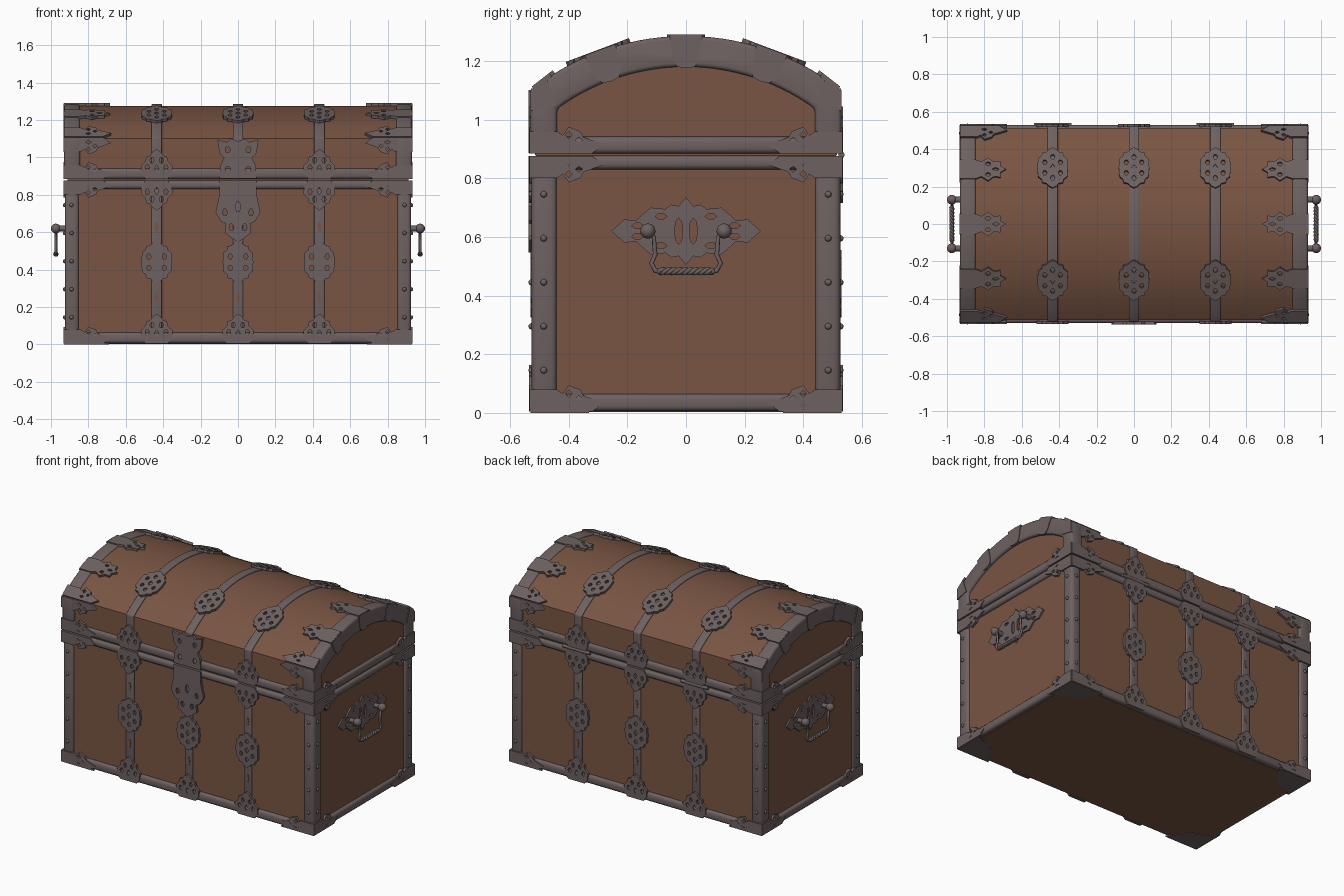
import bpy, bmesh, math
from mathutils import Matrix, Vector

if "Cube" in bpy.data.objects:
    bpy.data.objects.remove(bpy.data.objects["Cube"])


def material(name, rgb):
    m = bpy.data.materials.new(name)
    m.use_nodes = True
    m.diffuse_color = (*rgb, 1)
    m.node_tree.nodes["Principled BSDF"].inputs["Base Color"].default_value = (*rgb, 1)
    return m


WOOD = material("brown_wood", (0.19, 0.09, 0.055))
IRON = material("dull_iron", (0.155, 0.12, 0.12))
W, D, SPLIT = 0.93, 0.53, 0.88          # half width, half depth, lid joint
ARC_Z, ARC_R = 0.433, 0.852             # lid arch centre and radius
BANDS = (-0.435, 0, 0.435)
SIDES = (-1, 1)


def link(name, mesh, matrix=None):
    ob = bpy.data.objects.new(name, mesh)
    bpy.context.collection.objects.link(ob)
    if matrix:
        ob.matrix_world = matrix
    return ob


def finish(bm, name, mat):
    mesh = bpy.data.meshes.new(name)
    bmesh.ops.recalc_face_normals(bm, faces=bm.faces)
    bm.to_mesh(mesh)
    bm.free()
    mesh.materials.append(mat)
    mesh.shade_smooth()
    mesh.set_sharp_from_angle(angle=math.radians(35))
    return mesh


def prism(name, pts, x0, x1, mat, bevel=0.0):
    """Extrude a (y, z) outline along x, rounding its sharp edges."""
    bm = bmesh.new()
    face = bm.faces.new([bm.verts.new((x0, y, z)) for y, z in pts])
    new = bmesh.ops.extrude_face_region(bm, geom=[face])["geom"]
    bmesh.ops.translate(bm, vec=(x1 - x0, 0, 0),
                        verts=[v for v in new if isinstance(v, bmesh.types.BMVert)])
    bmesh.ops.recalc_face_normals(bm, faces=bm.faces)
    if bevel:
        sharp = [e for e in bm.edges if e.calc_face_angle(0) > 0.5]
        bmesh.ops.bevel(bm, geom=sharp, offset=bevel, segments=3, profile=0.5, affect='EDGES')
    return link(name, finish(bm, name, mat))


def block(name, x, y, z, mat, bevel=0.0):
    rect = [(y[0], z[0]), (y[1], z[0]), (y[1], z[1]), (y[0], z[1])]
    return prism(name, rect, x[0], x[1], mat, bevel)


def arch(h, r, z0, steps=28):
    a = math.asin(h / r)
    turn = [a * (2 * i / steps - 1) for i in range(steps + 1)]
    return [(-h, z0)] + [(r * math.sin(t), ARC_Z + r * math.cos(t)) for t in turn] + [(h, z0)]


def mirror(right):
    """Complete an outline given from top to bottom on its right half."""
    return right + [(-x, y) for x, y in reversed(right[1:-1])]


def mirror_both(quarter):
    return mirror(quarter + [(x, -y) for x, y in reversed(quarter[:-1])])


def oval(cx, cy, rx, ry, n=8):
    return [(cx + rx * math.cos(math.tau * i / n), cy + ry * math.sin(math.tau * i / n))
            for i in range(n)]


def plate(name, outline, holes=(), half=0.008, mat=IRON):
    """Flat pierced plate: inner loops of a filled curve become holes."""
    cu = bpy.data.curves.new(name, 'CURVE')
    cu.dimensions, cu.fill_mode, cu.extrude = '2D', 'BOTH', half
    for loop in [outline, *holes]:
        sp = cu.splines.new('POLY')
        sp.points.add(len(loop) - 1)
        sp.use_cyclic_u = True
        for p, (x, y) in zip(sp.points, loop):
            p.co = (x, y, 0, 1)
    tmp = link(name, cu)
    mesh = bpy.data.meshes.new_from_object(
        tmp.evaluated_get(bpy.context.evaluated_depsgraph_get()))
    bpy.data.objects.remove(tmp)
    bpy.data.curves.remove(cu)
    mesh.materials.clear()
    mesh.materials.append(mat)
    mesh.shade_flat()
    return mesh


def place(name, mesh, origin, u, v):
    u, v = Vector(u), Vector(v)
    m = Matrix((u, v, u.cross(v))).transposed().to_4x4()
    m.translation = origin
    return link(name, mesh, m)


def tube(name, pts, radius):
    cu = bpy.data.curves.new(name, 'CURVE')
    cu.dimensions, cu.bevel_depth, cu.bevel_resolution = '3D', radius, 2
    cu.use_fill_caps = True
    sp = cu.splines.new('POLY')
    sp.points.add(len(pts) - 1)
    for p, co in zip(sp.points, pts):
        p.co = (*co, 1)
    cu.materials.append(IRON)
    tmp = link(name, cu)
    mesh = bpy.data.meshes.new_from_object(
        tmp.evaluated_get(bpy.context.evaluated_depsgraph_get()))
    bpy.data.objects.remove(tmp)
    mesh.shade_smooth()
    return link(name, mesh)


def ball(name, r):
    bm = bmesh.new()
    bmesh.ops.create_uvsphere(bm, u_segments=12, v_segments=8, radius=r)
    return finish(bm, name, IRON)


# Wooden body, lid and floor
block("body_panels", (-0.912, 0.912), (-0.512, 0.512), (0.01, SPLIT), WOOD)
prism("lid_panels", arch(0.514, 0.843, SPLIT), -0.912, 0.912, WOOD)
block("floor_panel", (-0.9, 0.9), (-0.5, 0.5), (0.003, 0.03), WOOD)

# Rounded rails, corner posts and arched lid rims
for name, z in (("bottom_rail", (0.006, 0.065)), ("body_top_rail", (0.83, 0.877)),
                ("lid_rail", (0.884, 0.942))):
    block(name, (-W, W), (-D, D), z, IRON, 0.018)
rim = arch(D, ARC_R, 0.92) + arch(0.44, 0.747, 0.92)[::-1]
rivet = ball("rivet", 0.011)
for sx in SIDES:
    prism("lid_rim", rim, sx * 0.845, sx * W, IRON, 0.014)
    for sy in SIDES:
        block("corner_post", sorted((sx * 0.85, sx * 0.926)), sorted((sy * 0.44, sy * 0.526)),
              (0.04, 0.85), IRON, 0.02)
        for i in range(5):
            z = 0.145 + 0.15 * i
            link("post_rivet", rivet, Matrix.Translation((sx * 0.89, sy * 0.526, z)))
            link("post_rivet", rivet, Matrix.Translation((sx * 0.926, sy * 0.485, z)))

# Ornament plates
ring = [oval(0.048 * math.sin(a), 0.06 * math.cos(a), 0.012, 0.015, 6)
        for a in (math.tau * i / 6 for i in range(6))]
medallion = plate("medallion", mirror_both(
    [(0, 0.115), (0.02, 0.105), (0.032, 0.09), (0.055, 0.085), (0.06, 0.065),
     (0.078, 0.05), (0.082, 0)]), ring + [oval(0, 0, 0.014, 0.02, 4)])
crest = plate("crest", mirror(
    [(0, 0.16), (0.022, 0.145), (0.035, 0.125), (0.055, 0.12), (0.06, 0.095),
     (0.085, 0.07), (0.082, 0.03), (0.06, 0), (0, 0)]),
    [oval(s * x, y, 0.011, 0.016, 6) for s in SIDES for x, y in ((0.05, 0.06), (0.025, 0.1))]
    + [oval(0, 0.055, 0.012, 0.02, 4)])
bracket = plate("bracket", [(0, 0), (0, 0.075), (0.09, 0.075), (0.11, 0.062), (0.13, 0.09),
                            (0.17, 0.075), (0.18, 0.055), (0.25, 0.03), (0.21, 0)],
                [oval(0.13, 0.062, 0.012, 0.012, 4), oval(0.165, 0.045, 0.012, 0.01, 4),
                 oval(0.13, 0.025, 0.016, 0.009, 4)])
finger = plate("finger", mirror(
    [(0, 0.245), (0.018, 0.215), (0.045, 0.215), (0.042, 0.18), (0.065, 0.15),
     (0.042, 0.115), (0.055, 0.08), (0.055, 0), (0, 0)]),
    [oval(s * 0.03, 0.15, 0.011, 0.014, 6) for s in SIDES] + [oval(0, 0.19, 0.01, 0.02, 4)])
clip = plate("rim_clip", mirror([(0, 0.004), (0.056, 0), (0.046, -0.08), (0.03, -0.105),
                                 (0, -0.11)]))
rim_end = plate("rim_end", [(0.53, 1.03), (0.53, 1.1), (0.475, 1.14), (0.445, 1.05)])
floor_corner = plate("floor_corner", [(0, 0), (0.24, 0), (0.2, 0.07), (0.15, 0.13),
                                      (0.08, 0.16), (0, 0.2)], half=0.004)
slot = plate("band_slot", oval(0, 0, 0.011, 0.03, 6), half=0.003, mat=WOOD)

# Straps running over the chest, with their ornaments on front and back
for x in BANDS:
    span = (x - 0.028, x + 0.028)
    block("body_strap", span, (-0.522, 0.522), (0.04, 0.85), IRON, 0.006)
    prism("lid_strap", arch(0.523, 0.852, 0.9), *span, IRON, 0.005)
    for s in SIDES:
        y = s * 0.527
        place("strap_medallion", medallion, (x, s * 0.522, 0.44), (1, 0, 0), (0, 0, 1))
        for z in (0.25, 0.63):
            place("strap_slot", slot, (x, s * 0.522, z), (1, 0, 0), (0, 0, 1))
        place("bottom_crest", crest, (x, y, 0.004), (1, 0, 0), (0, 0, 1))
        if x or s > 0:
            place("body_crest", crest, (x, y, 0.876), (1, 0, 0), (0, 0, -1))
            place("lid_crest", crest, (x, y, 0.885), (1, 0, 0), (0, 0, 1))
        t = s * math.asin(0.3 / ARC_R)
        place("lid_medallion", medallion,
              (x, 0.851 * math.sin(t), ARC_Z + 0.851 * math.cos(t)),
              (1, 0, 0), (0, math.cos(t), -math.sin(t)))
    if x:
        tube("hinge_pin", [(x - 0.1, D, SPLIT), (x + 0.1, D, SPLIT)], 0.011)

# Front lock: hasp on the lid, escutcheon on the body
hasp = plate("hasp", mirror([(0, 0.2), (0.04, 0.215), (0.06, 0.195), (0.11, 0.21), (0.1, 0.14),
                             (0.075, 0.11), (0.095, 0.07), (0.1, 0), (0, 0)]),
             [oval(s * 0.055, y, 0.014, 0.018, 6) for s in SIDES for y in (0.05, 0.155)])
escutcheon = plate("escutcheon", mirror(
    [(0, 0.33), (0.1, 0.33), (0.1, 0.25), (0.12, 0.16), (0.09, 0.11), (0.065, 0.1),
     (0.07, 0.05), (0.03, 0.02), (0, 0)]),
    [oval(s * x, y, 0.013, 0.02, 6) for s in SIDES for x, y in ((0.07, 0.16), (0.035, 0.08))]
    + [oval(0, 0.19, 0.014, 0.03, 6)])
place("lock_hasp", hasp, (0, -0.529, 0.886), (1, 0, 0), (0, 0, 1))
place("lock_escutcheon", escutcheon, (0, -0.529, 0.546), (1, 0, 0), (0, 0, 1))

# Corner brackets on every rail, lid edge and floor corner
slope = math.asin(0.522 / ARC_R)
for sx in SIDES:
    for sy in SIDES:
        for z, up in ((0.004, 1), (0.876, -1), (0.885, 1)):
            place("front_bracket", bracket, (sx * W, sy * 0.526, z), (-sx, 0, 0), (0, 0, up))
            place("end_bracket", bracket, (sx * 0.926, sy * D, z), (0, -sy, 0), (0, 0, up))
        edge = (sx * W, sy * 0.521, ARC_Z + ARC_R * math.cos(slope))
        place("lid_edge_bracket", bracket, edge, (-sx, 0, 0), (0, 0, -1))
        place("lid_edge_bracket", bracket, edge, (-sx, 0, 0),
              (0, -sy * math.cos(slope), math.sin(slope)))
        place("rim_end_clip", rim_end, (sx * 0.926, 0, 0), (0, sy, 0), (0, 0, 1))
        place("floor_corner", floor_corner, (sx * W, sy * D, 0.004), (-sx, 0, 0), (0, -sy, 0))
    for t in (-0.35, 0, 0.35):
        s, c = math.sin(t), math.cos(t)
        place("lid_finger", finger, (sx * W, 0.849 * s, ARC_Z + 0.849 * c),
              (0, c, -s), (-sx, 0, 0))
        place("rim_clip", clip, (sx * 0.926, ARC_R * s, ARC_Z + ARC_R * c), (0, c, -s), (0, s, c))

# Carrying handles with a pierced back plate and twisted grip
back = plate("handle_plate", mirror_both(
    [(0, 0.115), (0.025, 0.085), (0.05, 0.09), (0.07, 0.075), (0.12, 0.08), (0.15, 0.055),
     (0.17, 0.035), (0.21, 0.04), (0.255, 0)]),
    [oval(s * 0.025, 0, 0.014, 0.045) for s in SIDES]
    + [oval(s * x, k * y, 0.02, 0.01, 6) for s in SIDES for k in SIDES
       for x, y in ((0.085, 0.05), (0.165, 0.018))])
knob = ball("knob", 0.026)
for sx in SIDES:
    place("handle_plate", back, (sx * 0.914, 0, 0.62), (0, 1, 0), (0, 0, 1))
    x = sx * 0.974
    for sy in SIDES:
        tube("handle_post", [(sx * 0.9, sy * 0.13, 0.62), (x, sy * 0.13, 0.62)], 0.016)
        link("handle_knob", knob, Matrix.Translation((x, sy * 0.13, 0.62)))
        tube("handle_arm", [(x, sy * 0.15, 0.62), (x, sy * 0.11, 0.6), (x, sy * 0.105, 0.54),
                            (x, sy * 0.118, 0.51), (x, sy * 0.105, 0.485),
                            (x, sy * 0.085, 0.483)], 0.008)
        link("grip_collar", rivet, Matrix.Translation((x, sy * 0.09, 0.483)))
    for k in range(3):
        turns = [(k / 3 * math.tau + i * 0.5, -0.09 + 0.18 * i / 40) for i in range(41)]
        tube("twisted_grip", [(x + 0.007 * math.cos(a), y, 0.483 + 0.007 * math.sin(a))
                              for a, y in turns], 0.007)
